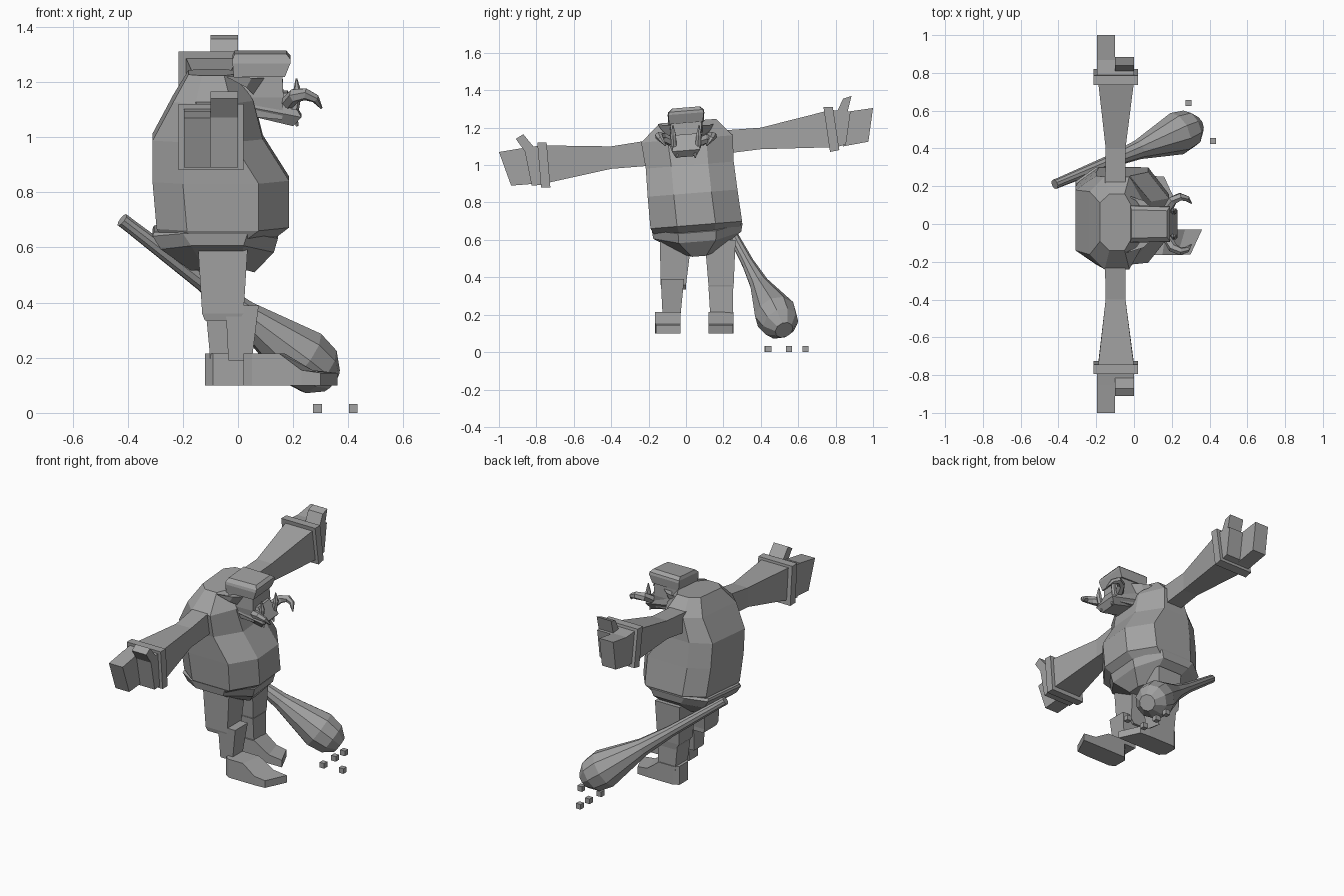
import bpy, bmesh, math
from mathutils import Vector

grey = bpy.data.materials.new("stone_grey")
grey.diffuse_color = (0.36, 0.36, 0.36, 1)


def loft(name, rings):
    """Bridge rings of equal point count and cap both ends."""
    bm = bmesh.new()
    vs = [[bm.verts.new(p) for p in r] for r in rings]
    n = len(rings[0])
    for a, b in zip(vs, vs[1:]):
        for i in range(n):
            j = (i + 1) % n
            bm.faces.new((a[i], a[j], b[j], b[i]))
    bm.faces.new(vs[0][::-1])
    bm.faces.new(vs[-1])
    bmesh.ops.recalc_face_normals(bm, faces=bm.faces)
    me = bpy.data.meshes.new(name)
    bm.to_mesh(me)
    bm.free()
    me.materials.append(grey)
    ob = bpy.data.objects.new(name, me)
    bpy.context.collection.objects.link(ob)
    return ob


def slab(name, yz, x0, x1):
    """Extrude a side outline along x."""
    return loft(name, [[(x, y, z) for y, z in yz] for x in (x0, x1)])


def column(name, levels):
    """Stack of rectangles: (z, x0, x1, y0, y1)."""
    return loft(name, [[(a, c, z), (b, c, z), (b, d, z), (a, d, z)] for z, a, b, c, d in levels])


def tube(name, pts, radii, sides):
    """Tapered tube along a path."""
    pts = [Vector(p) for p in pts]
    rings = []
    for i, (p, r) in enumerate(zip(pts, radii)):
        t = (pts[min(i + 1, len(pts) - 1)] - pts[max(i - 1, 0)]).normalized()
        u = t.cross(Vector((0.1, 1, 0.2))).normalized()
        v = t.cross(u)
        rings.append([p + r * (u * math.cos(k * math.tau / sides) + v * math.sin(k * math.tau / sides))
                      for k in range(sides)])
    return loft(name, rings)


def torso_ring(z, xb, xf, cy, w, dip=0.0, cut=0.11):
    """Eight-sided ring, rolled sideways, optionally dipping along the middle."""
    f, b = 0.42 * w, 0.68 * w
    pts = [(xf, -f), (xf, f), (xf - cut, w), (xb + cut, w),
           (xb, b), (xb, -b), (xb + cut, -w), (xf - cut, -w)]
    return [(x, cy + y, z + 0.08 * y - dip * (1 - abs(y) / w)) for x, y in pts]


# Torso: big belly and hunched shoulders
loft("torso", [
    torso_ring(0.63, -0.27, 0.12, 0.06, 0.22),
    torso_ring(0.68, -0.295, 0.185, 0.055, 0.245),
    torso_ring(0.85, -0.31, 0.185, 0.035, 0.24),
    torso_ring(1.00, -0.31, 0.09, 0.02, 0.235),
    torso_ring(1.14, -0.235, 0.055, 0.005, 0.245, 0, 0.08),
    torso_ring(1.235, -0.18, 0.0, 0.01, 0.15, 0, 0.05)])

# Belt and pelvis
loft("belt", [
    torso_ring(0.68, -0.305, 0.12, 0.06, 0.225, 0.04),
    torso_ring(0.67, -0.31, 0.145, 0.06, 0.243, 0.05),
    torso_ring(0.625, -0.28, 0.13, 0.06, 0.235, 0.06),
    torso_ring(0.53, -0.17, 0.06, 0.07, 0.09, 0.03, 0.05)])

# Legs
column("near_thigh", [(0.335, -0.12, 0.0, -0.13, 0.0), (0.36, -0.13, 0.02, -0.135, 0.0),
                      (0.60, -0.145, 0.035, -0.14, 0.03)])
column("near_shin", [(0.19, -0.035, 0.05, -0.125, -0.03), (0.39, -0.045, 0.075, -0.135, -0.01)])
column("far_thigh", [(0.32, -0.10, 0.01, 0.13, 0.25), (0.36, -0.13, 0.02, 0.12, 0.255),
                     (0.60, -0.14, 0.03, 0.10, 0.265)])
column("far_shin", [(0.19, -0.10, 0.02, 0.13, 0.25), (0.35, -0.115, 0.02, 0.12, 0.25)])


def foot(name, heel, inner, outer):
    s = 1 if outer > inner else -1
    def ring(xi, xo, yi, yo, top):
        return [(heel + xi, yi, 0.1), (heel + xo, yo, 0.1), (heel + xo, yo, top), (heel + xi, yi, top)]
    loft(name, [ring(0, 0, inner + s * 0.03, outer - s * 0.02, 0.215),
                ring(0.03, 0.03, inner, outer, 0.215),
                ring(0.15, 0.13, inner, outer, 0.215),
                ring(0.25, 0.21, inner, outer, 0.155),
                ring(0.34, 0.28, inner, outer - s * 0.005, 0.145)])


foot("near_foot", 0.02, -0.03, -0.165)
foot("far_foot", -0.12, 0.12, 0.255)


# Arms: sleeve, cuff, palm, fingers and thumb
def arm(side, sleeve, cuff, palm, fingers, thumb):
    loft(side + "_sleeve", [[(a, y, z0), (b, y, z0), (b, y + dy, z1), (a, y + dy, z1)]
                            for a, b, y, dy, z0, z1 in sleeve])
    slab(side + "_cuff", cuff, -0.215, 0.02)
    slab(side + "_palm", palm, -0.195, 0.0)
    slab(side + "_fingers", fingers, -0.195, -0.1)
    slab(side + "_thumb", thumb, -0.1, 0.0)


arm("near",
    [(-0.155, -0.045, -0.15, 0, 1.00, 1.14), (-0.15, -0.045, -0.40, 0, 0.98, 1.10),
     (-0.19, 0.0, -0.74, -0.015, 0.905, 1.105)],
    [(-0.795, 1.12), (-0.745, 1.12), (-0.725, 0.88), (-0.775, 0.88)],
    [(-0.865, 1.09), (-0.78, 1.105), (-0.76, 0.895), (-0.825, 0.89)],
    [(-1.0, 1.07), (-0.85, 1.095), (-0.81, 0.90), (-0.935, 0.89)],
    [(-0.91, 1.14), (-0.87, 1.165), (-0.80, 1.08), (-0.86, 1.07)])
arm("far",
    [(-0.155, -0.045, 0.12, 0, 1.05, 1.18), (-0.15, -0.045, 0.40, 0, 1.085, 1.20),
     (-0.19, 0.0, 0.77, -0.015, 1.095, 1.29)],
    [(0.735, 1.31), (0.785, 1.31), (0.82, 1.08), (0.77, 1.07)],
    [(0.77, 1.295), (0.88, 1.285), (0.855, 1.11), (0.80, 1.095)],
    [(0.86, 1.285), (1.0, 1.305), (0.975, 1.125), (0.84, 1.10)],
    [(0.84, 1.355), (0.885, 1.37), (0.86, 1.27), (0.80, 1.27)])


# Head and cap
def head_ring(z, x0, x1, w0, w1, lean=0.0):
    pts = [(x0, -w0), (x1, -w1), (x1, w1), (x0, w0)]
    return [(x, y, z + 0.08 * y - lean * (x - x0)) for x, y in pts]


loft("head", [head_ring(1.085, 0.0, 0.16, 0.08, 0.07, 0.1), head_ring(1.15, -0.02, 0.165, 0.09, 0.085),
              head_ring(1.25, -0.015, 0.16, 0.09, 0.08)])
loft("cap", [head_ring(1.225, -0.015, 0.17, 0.095, 0.09), head_ring(1.275, -0.02, 0.19, 0.098, 0.095),
             head_ring(1.29, -0.02, 0.19, 0.095, 0.09), head_ring(1.308, -0.012, 0.175, 0.075, 0.07)])
loft("jaw", [head_ring(1.085, 0.03, 0.20, 0.06, 0.055, 0.24), head_ring(1.12, 0.02, 0.23, 0.09, 0.075, 0.2),
             head_ring(1.165, 0.02, 0.18, 0.095, 0.055)])
column("neck", [(1.05, -0.12, 0.05, -0.09, 0.09), (1.20, -0.10, 0.06, -0.07, 0.07)])

# Ears, curved tusks and lower teeth on both sides
for s, side in ((-1, "near"), (1, "far")):
    loft(side + "_ear", [
        [(0.06, s * 0.08, 1.15), (0.10, s * 0.08, 1.215), (0.04, s * 0.08, 1.215)],
        [(0.03, s * 0.125, 1.18), (0.05, s * 0.125, 1.215), (0.01, s * 0.125, 1.215)],
        [(-0.035, s * 0.15, 1.215), (-0.03, s * 0.15, 1.22), (-0.04, s * 0.15, 1.22)]])
    tube(side + "_tusk", [(0.18, s * 0.08, 1.125), (0.205, s * 0.125, 1.15), (0.245, s * 0.145, 1.155),
                          (0.28, s * 0.135, 1.14), (0.303, s * 0.11, 1.105)],
         [0.025, 0.026, 0.022, 0.016, 0.004], 6)
    tube(side + "_tooth", [(0.205, s * 0.065, 1.10), (0.215, s * 0.068, 1.16), (0.212, s * 0.07, 1.213)],
         [0.016, 0.016, 0.003], 6)
    tube(side + "_chin_spike", [(0.20, s * 0.045, 1.085), (0.215, s * 0.05, 1.04)], [0.016, 0.005], 5)

# Club with a heavy rounded end
start, end = Vector((-0.42, 0.21, 0.70)), Vector((0.315, 0.515, 0.135))
steps = [(0, 0.026), (0.04, 0.026), (0.40, 0.034), (0.60, 0.052), (0.76, 0.088),
         (0.88, 0.115), (0.97, 0.10), (1.03, 0.05)]
tube("club", [start.lerp(end, t) for t, r in steps], [r for t, r in steps], 10)

# Loose pebbles on the ground
for x, y in ((0.288, 0.64), (0.288, 0.55), (0.288, 0.435), (0.418, 0.44)):
    column("pebble", [(z, x - 0.016, x + 0.016, y - 0.016, y + 0.016) for z in (0.003, 0.035)])
    bpy.context.collection.objects[-1].location.z = -0.003
